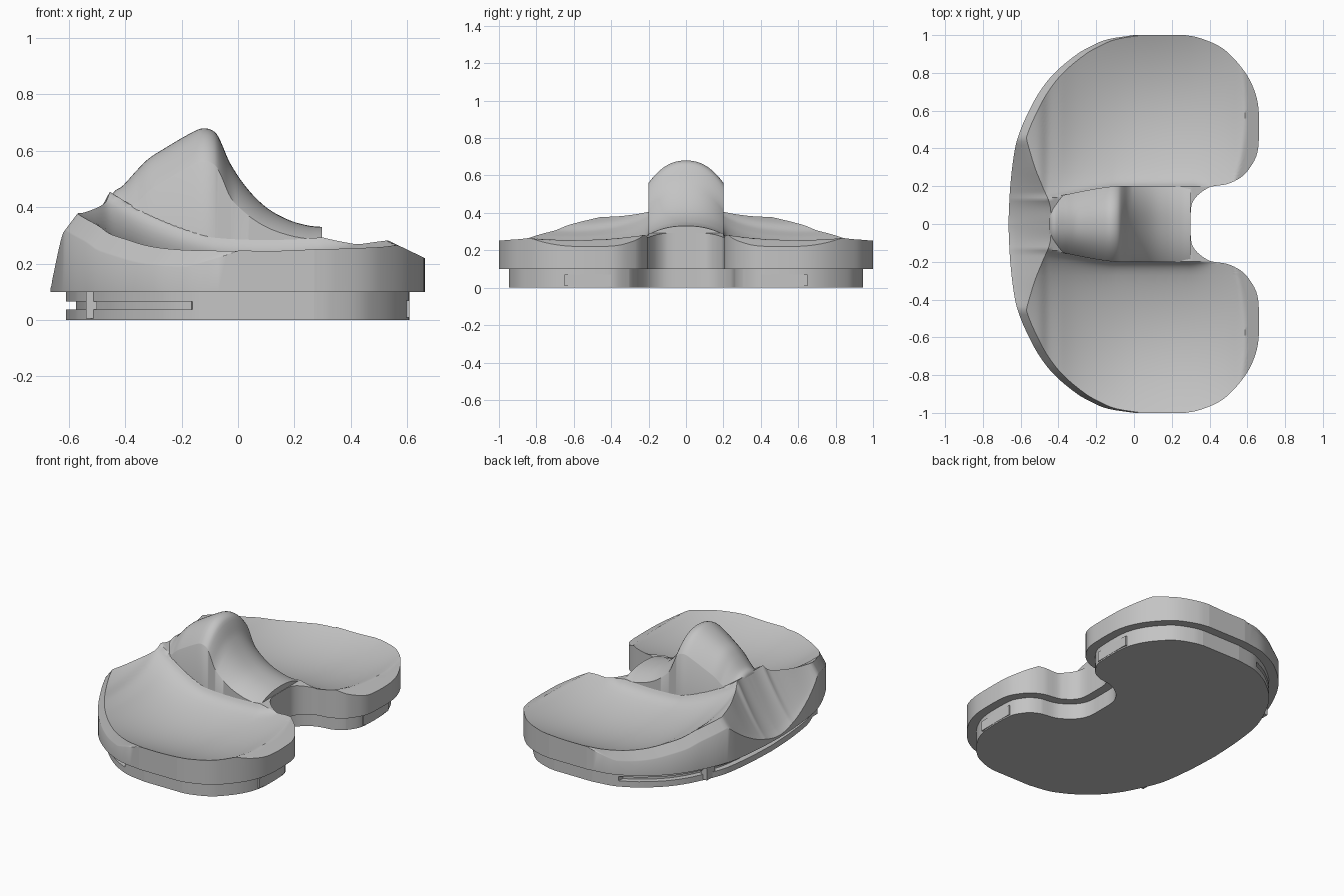
import bpy, bmesh, math
from mathutils import Vector

cube = bpy.data.objects.get("Cube")
if cube:
    bpy.data.objects.remove(cube)

grey = bpy.data.materials.new("matte grey")
grey.use_nodes = True
grey.diffuse_color = (0.55, 0.55, 0.55, 1)
grey.node_tree.nodes["Principled BSDF"].inputs["Base Color"].default_value = grey.diffuse_color


def curve(points):
    """Smooth function through (input, output) points."""
    n = len(points) - 1
    slope = []
    for i in range(n + 1):
        a, b = points[max(i - 1, 0)], points[min(i + 1, n)]
        slope.append((b[1] - a[1]) / (b[0] - a[0]))

    def f(t):
        t = min(max(t, points[0][0]), points[n][0])
        i = next(k for k in range(n) if t <= points[k + 1][0])
        (a, p), (b, q) = points[i], points[i + 1]
        h = b - a
        s = (t - a) / h
        r = 1 - s
        return (p * r * r * (1 + 2 * s) + q * s * s * (1 + 2 * r)
                + h * (slope[i] * s * r * r - slope[i + 1] * s * s * r))
    return f


def clamp(t):
    return min(max(t, 0.0), 1.0)


def finish(bm, name, angle=40):
    bmesh.ops.recalc_face_normals(bm, faces=bm.faces[:])
    mesh = bpy.data.meshes.new(name)
    bm.to_mesh(mesh)
    bm.free()
    mesh.materials.append(grey)
    obj = bpy.data.objects.new(name, mesh)
    bpy.context.collection.objects.link(obj)
    bpy.ops.object.select_all(action='DESELECT')
    obj.select_set(True)
    bpy.context.view_layer.objects.active = obj
    bpy.ops.object.shade_smooth_by_angle(angle=math.radians(angle))


def grid_faces(bm, rows):
    for a, b in zip(rows, rows[1:]):
        for i in range(len(a) - 1):
            bm.faces.new((a[i], a[i + 1], b[i + 1], b[i]))


# Plan outline: left and right limits for each distance from the middle
left_edge = curve([(0, -.665), (.2, -.655), (.4, -.63), (.5, -.6), (.6, -.555), (.7, -.5),
                   (.8, -.42), (.9, -.3), (.95, -.21), (.98, -.13), (1, 0)])
right_edge = curve([(0, .3), (.1, .305), (.15, .335), (.19, .39), (.2, .42), (.21, .49),
                    (.25, .57), (.3, .615), (.36, .648), (.43, .66), (.6, .66), (.7, .64),
                    (.8, .59), (.9, .505), (.95, .435), (.99, .33), (1, .27)])
dish_floor = curve([(-.6, .38), (-.57, .37), (-.5, .337), (-.45, .3), (-.3, .243), (-.1, .205),
                    (.1, .195), (.3, .203), (.4, .215), (.5, .232), (.585, .255), (.66, .285)])
scoop_edge = curve([(0, -.44), (.1, -.445), (.2, -.485), (.3, -.525), (.45, -.57)])

half_rows = []
for start, end, count in ((0, .16, 16), (.16, .27, 28), (.27, .9, 30), (.9, 1, 14)):
    for i in range(count):
        s = i / count
        half_rows.append(start + (end - start) * (math.sin(s * math.pi / 2) if end == 1 else s))
half_rows.append(1.0)
row_ys = [-y for y in reversed(half_rows[1:])] + half_rows


def post_width(x):
    return 0.2 - 0.07 * clamp((-0.1 - x) / 0.37) ** 1.3


def dish(x, y):
    """Height of the two bearing dishes, with a fillet toward the post."""
    w = post_width(x)
    d = max(abs(y), w)
    front = clamp((-0.1 - x) / 0.35)
    back = clamp((0.42 - x) / 0.12)
    fillet = ((0.02 * back + 0.045 * front) * math.exp((w - d) / (0.04 + 0.05 * front))
              + 0.02 * back * math.exp((w - d) / 0.015))
    q = ((d - 0.6) / 0.4) ** 2
    hollow = 0.03 * clamp(1 - ((x - 0.08) / 0.47) ** 2) * clamp(1 - q)
    z = dish_floor(x) + 0.05 * q - hollow + fillet
    return min(z, 0.22 + 0.48 * (0.662 - x))


# Bearing plate: front scoop, rim and dishes, closed to a flat underside
bm = bmesh.new()
rows = []
for y in row_ys:
    d = abs(y)
    xl, xr = left_edge(d), right_edge(d)
    rim = scoop_edge(d) if d < 0.45 else xl + 0.045
    rim_z = dish(rim, y)
    k = clamp(d / 0.45) ** 2
    low = 0.115 * (1 - k) + (rim_z - 0.06 * clamp(-xl / 0.18)) * k
    power = 1.25 - 0.25 * k
    row = []
    for i in range(12):
        s = i / 12
        row.append(bm.verts.new((xl + (rim - xl) * s, y, low + (rim_z - low) * s ** power)))
    for i in range(81):
        x = rim + (xr - rim) * i / 80
        row.append(bm.verts.new((x, y, dish(x, y))))
    rows.append(row)
grid_faces(bm, rows)
border = [e for e in bm.edges if e.is_boundary]
skirt = bmesh.ops.extrude_edge_only(bm, edges=border)["geom"]
for v in skirt:
    if isinstance(v, bmesh.types.BMVert):
        v.co.z = 0.1
bmesh.ops.holes_fill(bm, edges=[e for e in bm.edges if e.is_boundary], sides=0)
finish(bm, "bearing_plate")

# Central post: arched sections along its length
ridge = curve([(-.46, .42), (-.44, .455), (-.41, .475), (-.36, .53), (-.32, .57), (-.28, .597),
               (-.16, .667), (-.12, .68), (-.08, .665), (-.06, .63), (-.03, .56), (.03, .47),
               (.1, .4), (.18, .355), (.25, .335), (.3, .33)])
bm = bmesh.new()
rows = []
for i in range(91):
    x = -0.447 + 0.745 * i / 90
    w, top = post_width(x), ridge(x)
    drop = min(0.118, 0.35 * (top - 0.2))
    row = [bm.verts.new((x, -w, 0.15))]
    for j in range(25):
        c = math.cos(math.pi * j / 24)
        row.append(bm.verts.new((x, -w * c, top - drop * abs(c) ** 2.3)))
    row.append(bm.verts.new((x, w, 0.15)))
    rows.append(row)
grid_faces(bm, rows)
bm.faces.new(rows[0])
bm.faces.new(rows[-1])
bm.faces.new([r[0] for r in rows] + [r[-1] for r in reversed(rows)])
finish(bm, "central_post", 50)

# Locking base: the outline moved inward, in three layers with a front groove
plan = [Vector((right_edge(abs(y)), y)) for y in row_ys]
plan += [Vector((left_edge(abs(y)), y)) for y in reversed(row_ys)]


def base_layer(name, z0, z1, groove):
    bm = bmesh.new()
    ring = []
    for i, p in enumerate(plan):
        t = (plan[(i + 1) % len(plan)] - plan[i - 1]).normalized()
        inset = 0.055 + (groove if p.x < -0.2 else 0)
        q = p + Vector((-t.y, t.x)) * inset
        ring.append(bm.verts.new((q.x, q.y, z0)))
    face = bm.faces.new(ring)
    top = bmesh.ops.extrude_face_region(bm, geom=[face])["geom"]
    for v in top:
        if isinstance(v, bmesh.types.BMVert):
            v.co.z = z1
    bmesh.ops.triangulate(bm, faces=[f for f in bm.faces if len(f.verts) > 4])
    finish(bm, name, 30)


base_layer("base_lower", 0.0, 0.037, 0)
base_layer("base_groove", 0.037, 0.065, 0.035)
base_layer("base_upper", 0.065, 0.1, 0)


def block(name, low, high):
    bm = bmesh.new()
    bmesh.ops.create_cube(bm, size=1)
    for v in bm.verts:
        v.co = [low[i] if v.co[i] < 0 else high[i] for i in range(3)]
    finish(bm, name)


# Rear tabs and front keys on both sides
for side, s in (("right", -1), ("left", 1)):
    ys = sorted((0.4 * s, 0.65 * s))
    block("rear_tab_" + side, (0.5, ys[0], 0.008), (0.609, ys[1], 0.07))
    ys = sorted((0.48 * s, 0.56 * s))
    block("front_key_" + side, (-0.54, ys[0], 0.005), (-0.5, ys[1], 0.1))
